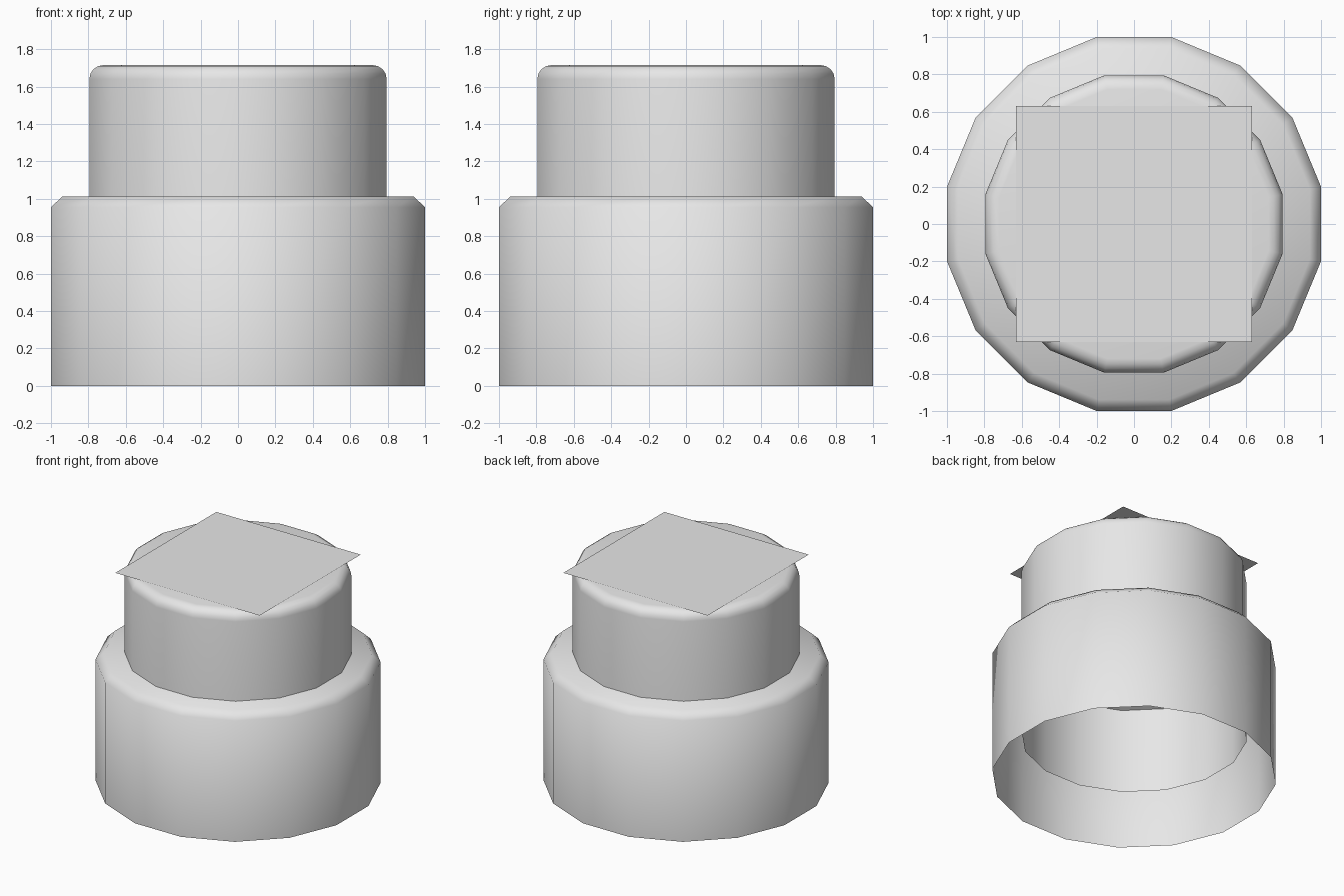
import bpy, math

if "Cube" in bpy.data.objects:
    bpy.data.objects.remove(bpy.data.objects["Cube"])

SIDES = 16
grey = bpy.data.materials.new("light grey")
grey.diffuse_color = (0.8, 0.8, 0.8, 1)
grey.use_nodes = True
grey.node_tree.nodes["Principled BSDF"].inputs["Base Color"].default_value = grey.diffuse_color


def make(name, verts, faces, smooth=True):
    me = bpy.data.meshes.new(name)
    me.from_pydata(verts, [], faces)
    me.materials.append(grey)
    for p in me.polygons:
        p.use_smooth = smooth
    ob = bpy.data.objects.new(name, me)
    bpy.context.collection.objects.link(ob)
    return ob


def cup(name, profile):
    """Open-bottomed 16-sided cup; profile radii are measured to the flat sides."""
    verts, faces = [], []
    for r, z in profile:
        r /= math.cos(math.pi / SIDES)
        for i in range(SIDES):
            a = 2 * math.pi * (i + 0.5) / SIDES
            verts.append((r * math.cos(a), r * math.sin(a), z))
    for k in range(len(profile) - 1):
        for i in range(SIDES):
            j = (i + 1) % SIDES
            a, b = k * SIDES, (k + 1) * SIDES
            faces.append((a + i, a + j, b + j, b + i))
    top = (len(profile) - 1) * SIDES
    faces.append(tuple(top + i for i in range(SIDES)))
    return make(name, verts, faces)


# Wide lower body with a chamfered shoulder
cup("lower_body", [(1.0, 0), (1.0, 0.955), (0.94, 1.012)])

# Narrow upper body with a rounded rim, reaching down inside the lower body
b = 0.075
rim = [(0.795 - b + b * math.cos(t * math.pi / 8), 1.715 - b + b * math.sin(t * math.pi / 8))
       for t in range(5)]
cup("upper_body", [(0.795, 0.34)] + rim)

# Thin square plate on top
h = 0.63
make("top_plate", [(-h, -h, 1.72), (h, -h, 1.72), (h, h, 1.72), (-h, h, 1.72)],
     [(0, 1, 2, 3)], smooth=False)
